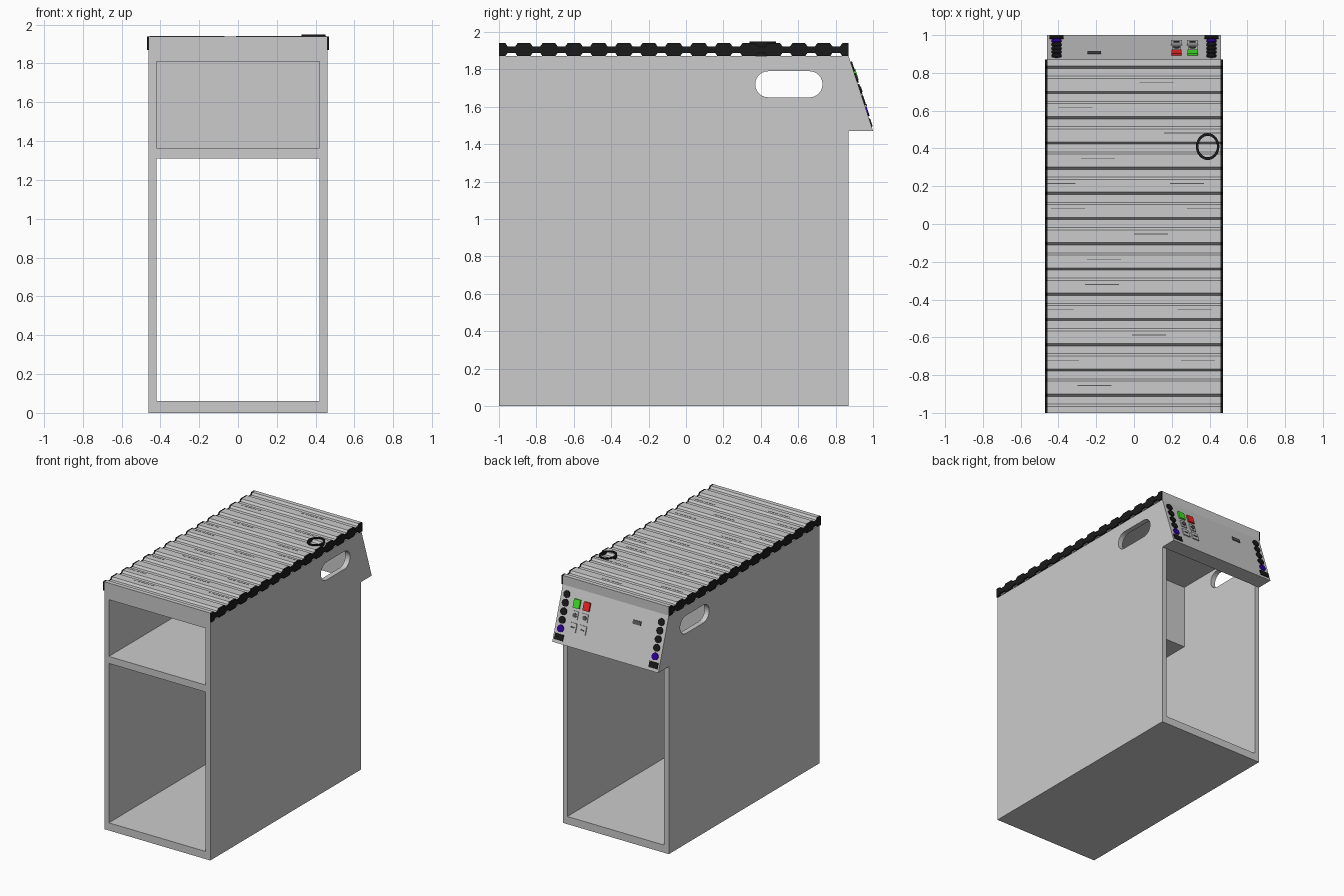
import bpy, bmesh, math
from mathutils import Matrix, Vector

if "Cube" in bpy.data.objects:
    bpy.data.objects.remove(bpy.data.objects["Cube"])


def mat(name, rgb):
    m = bpy.data.materials.new(name)
    m.diffuse_color = (*rgb, 1)
    m.use_nodes = True
    m.node_tree.nodes["Principled BSDF"].inputs["Base Color"].default_value = m.diffuse_color
    return m


BLACK = mat("black", (0.01, 0.01, 0.01))
BLUE = mat("blue", (0.03, 0.0, 0.35))
GREEN = mat("green", (0.05, 0.8, 0.02))
RED = mat("red", (0.85, 0.02, 0.02))
WHITE = mat("white", (0.8, 0.8, 0.8))
DARK = mat("dark_grey", (0.1, 0.1, 0.1))


def finish(bm, name, material=None, matrix=None):
    bmesh.ops.recalc_face_normals(bm, faces=bm.faces)
    me = bpy.data.meshes.new(name)
    bm.to_mesh(me)
    bm.free()
    ob = bpy.data.objects.new(name, me)
    bpy.context.collection.objects.link(ob)
    if matrix:
        ob.matrix_world = matrix
    if material:
        me.materials.append(material)
    return ob


def box(name, x, y, z, material=None, matrix=None):
    bm = bmesh.new()
    bmesh.ops.create_cube(bm, size=1)
    for v in bm.verts:
        v.co = [r[0] + (c + 0.5) * (r[1] - r[0]) for c, r in zip(v.co, (x, y, z))]
    return finish(bm, name, material, matrix)


def prism(name, yz, x0, x1, material=None):
    """Extrude a y-z outline along x."""
    bm = bmesh.new()
    f = bm.faces.new([bm.verts.new((x0, y, z)) for y, z in yz])
    r = bmesh.ops.extrude_face_region(bm, geom=[f])
    moved = [g for g in r["geom"] if isinstance(g, bmesh.types.BMVert)]
    bmesh.ops.translate(bm, vec=(x1 - x0, 0, 0), verts=moved)
    return finish(bm, name, material)


def disc(name, radius, z0, z1, material, matrix):
    bm = bmesh.new()
    bmesh.ops.create_cone(bm, cap_ends=True, segments=24, radius1=radius, radius2=radius,
                          depth=z1 - z0, matrix=Matrix.Translation((0, 0, (z0 + z1) / 2)))
    return finish(bm, name, material, matrix)


# side walls with rounded hand holes
hole = []
for cy, start in ((0.66, -90), (0.44, 90)):
    for i in range(13):
        a = math.radians(start + 15 * i)
        hole.append((cy + 0.07 * math.cos(a), 1.72 + 0.07 * math.sin(a)))
cutter = prism("hand_hole_cutter", hole, -0.6, 0.6)
cutter.hide_render = True
cutter.hide_set(True)
for side, a, b in (("left", -0.46, -0.42), ("right", 0.42, 0.46)):
    wall = box(side + "_wall", (a, b), (-1, 0.87), (0, 1.87))
    m = wall.modifiers.new("hand_hole", "BOOLEAN")
    m.operation = "DIFFERENCE"
    m.solver = "EXACT"
    m.object = cutter
    bpy.context.view_layer.objects.active = wall
    bpy.ops.object.modifier_apply(modifier=m.name)
bpy.data.objects.remove(cutter)

# floor, top board, front compartment shelf and its back panel
box("floor", (-0.42, 0.42), (-1, 0.87), (0, 0.06))
box("top_board", (-0.42, 0.42), (-1, 0.87), (1.81, 1.87))
box("shelf", (-0.42, 0.42), (-1, 0.07), (1.31, 1.365))
box("shelf_back", (-0.42, 0.42), (0.04, 0.07), (1.365, 1.81))

# sloping control console
prism("console", [(0.87, 1.87), (1.0, 1.47), (0.87, 1.47)], -0.46, 0.46)

# slatted top with black end caps, sharing one stepped outline
PITCH = 1.87 / 14
steps = []
for k in range(15):
    c = -1 + k * PITCH
    steps += [(c - 0.046, 0.018), (c - 0.034, 0.035), (c + 0.034, 0.035), (c + 0.046, 0.018)]
steps = [(-1, 0.035)] + [s for s in steps if -1 < s[0] < 0.87] + [(0.87, 0.035)]
outline = [(y, 1.905 + h) for y, h in steps] + [(y, 1.905 - h) for y, h in reversed(steps)]
prism("slatted_top", outline, -0.458, 0.458)
prism("left_edge_trim", outline, -0.47, -0.458, BLACK)
prism("right_edge_trim", outline, 0.458, 0.47, BLACK)

# short staggered seams on the slats
seams = [[-0.21], [-0.38, 0.34], [0.08], [-0.41, 0.32], [-0.17], [-0.16], [0.09],
         [-0.35, 0.37], [-0.4, 0.28], [-0.19], [0.25, 0.41], [-0.31], [0.12]]
for k, row in enumerate(seams):
    y = -1 + (k + 1) * PITCH + 0.012
    for x in row:
        box("slat_seam", (max(x - 0.09, -0.457), min(x + 0.09, 0.457)),
            (y - 0.002, y + 0.002), (1.938, 1.941), DARK)

# round port: black ring set into the top
bm = bmesh.new()
rings = []
for r, z in ((0.062, 1.87), (0.062, 1.948), (0.049, 1.948), (0.049, 1.87)):
    rings.append([bm.verts.new((0.39 + r * math.cos(i * math.tau / 32),
                                0.41 + 1.15 * r * math.sin(i * math.tau / 32), z)) for i in range(32)])
for j in range(4):
    p, q = rings[j], rings[(j + 1) % 4]
    for i in range(32):
        n = (i + 1) % 32
        bm.faces.new((p[i], p[n], q[n], q[i]))
port = finish(bm, "port_ring", BLACK)

# console controls, placed by x and by fraction down the slope
up = Vector((0, -0.13, 0.40)).normalized()
out = Vector((0, 0.40, 0.13)).normalized()


def on_slope(x, t):
    p = Vector((x, 0.87 + 0.13 * t, 1.87 - 0.40 * t))
    m = Matrix(((-1, 0, 0), up, out)).transposed().to_4x4()
    m.translation = p
    return m


def pad(name, x, t, w, h, d, material):
    return box(name, (-w / 2, w / 2), (-h / 2, h / 2), (-0.004, d), material, on_slope(x, t))


for side, x in (("left", -0.41), ("right", 0.41)):
    for i in range(5):
        disc(side + "_round_button", 0.027, -0.004, 0.008, BLUE if i == 4 else BLACK,
             on_slope(x, 0.14 + 0.15 * i))
    pad(side + "_start_button", x, 0.89, 0.075, 0.045, 0.006, BLACK)

for x, colour, label in ((0.225, RED, "red"), (0.31, GREEN, "green")):
    pad(label + "_rocker", x, 0.25, 0.055, 0.065, 0.012, colour)
    pad("upper_socket_plate", x, 0.45, 0.05, 0.06, 0.006, WHITE)
    disc("socket_hole", 0.016, 0, 0.012, DARK, on_slope(x, 0.45))
    pad("lower_socket_plate", x, 0.66, 0.06, 0.065, 0.008, WHITE)
    pad("socket_slot", x, 0.66, 0.03, 0.01, 0.012, DARK)

# small plain plate
pad("small_plate", -0.21, 0.27, 0.07, 0.03, 0.006, DARK)
